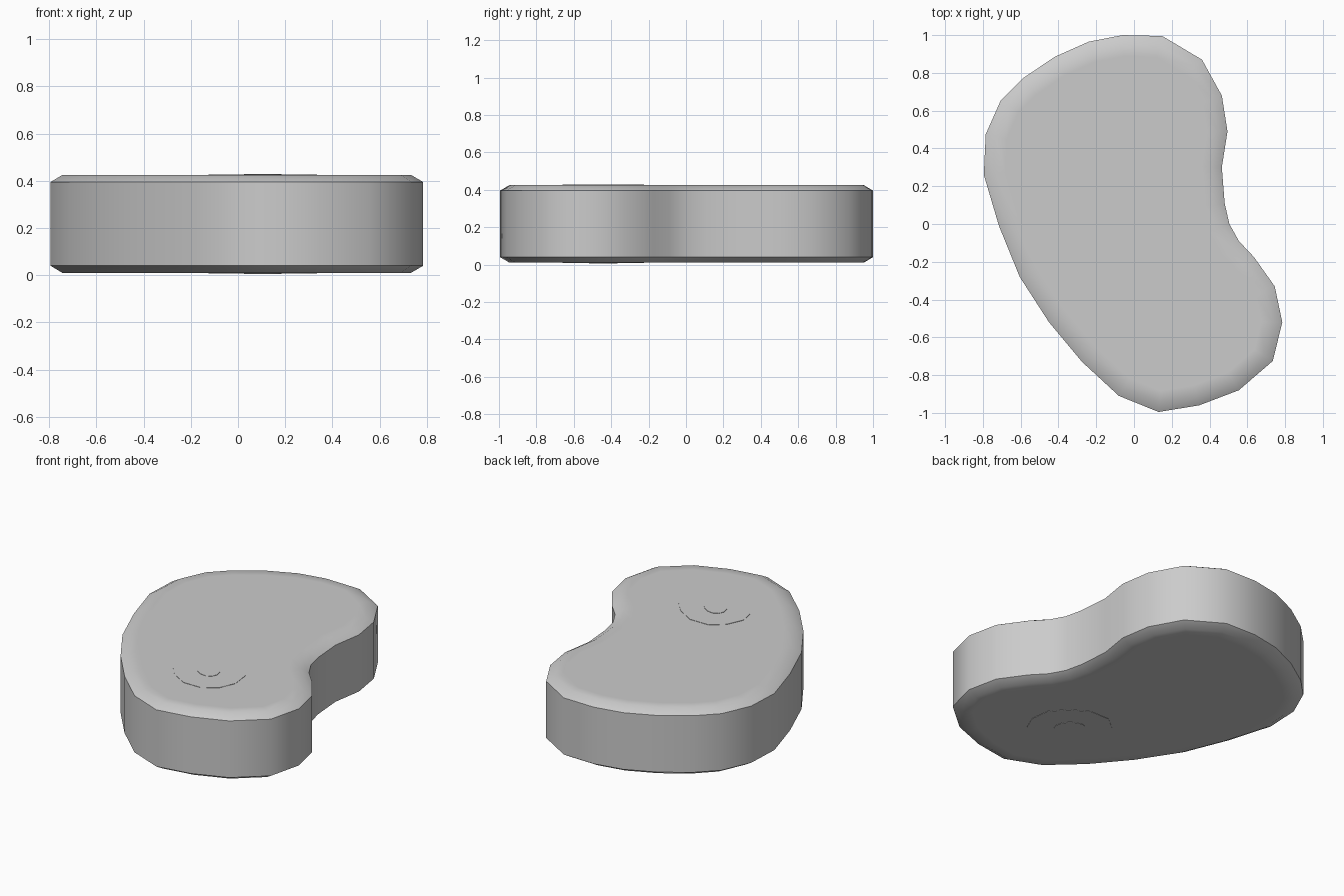
import bpy, bmesh, math

if "Cube" in bpy.data.objects:
    bpy.data.objects.remove(bpy.data.objects["Cube"])

Z0, Z1 = 0.01, 0.425      # flat bottom and top of the slab
CH = 0.03                 # height of the bevelled rim


def ring(cx, cy, a, b, n, turn):
    """Points of a turned ellipse."""
    pts = []
    for i in range(n):
        t = 2 * math.pi * i / n
        u, v = a * math.cos(t), b * math.sin(t)
        pts.append((cx + u * math.cos(turn) - v * math.sin(turn),
                    cy + u * math.sin(turn) + v * math.cos(turn)))
    return pts


def slab(name, pts, z0, z1, rim=0.0):
    """Prism from an outline, optionally with a bevelled rim on both caps."""
    bm = bmesh.new()
    lo = [bm.verts.new((x, y, z0)) for x, y in pts]
    hi = [bm.verts.new((x, y, z1)) for x, y in pts]
    caps = [bm.faces.new(lo), bm.faces.new(hi)]
    for i in range(len(pts)):
        j = (i + 1) % len(pts)
        bm.faces.new((lo[i], lo[j], hi[j], hi[i]))
    bmesh.ops.recalc_face_normals(bm, faces=bm.faces[:])
    if rim:
        for cap in caps:
            bmesh.ops.inset_region(bm, faces=[cap], thickness=0.05, depth=rim,
                                   use_even_offset=True)
            # extra loop keeps the middle of the cap flat in shading
            bmesh.ops.inset_region(bm, faces=[cap], thickness=0.06, depth=0,
                                   use_even_offset=True)
    me = bpy.data.meshes.new(name)
    bm.to_mesh(me)
    bm.free()
    ob = bpy.data.objects.new(name, me)
    bpy.context.collection.objects.link(ob)
    bpy.ops.object.select_all(action='DESELECT')
    ob.select_set(True)
    bpy.context.view_layer.objects.active = ob
    bpy.ops.object.shade_smooth_by_angle(angle=math.radians(48))
    return ob


# Kidney-shaped meat slab, counter-clockwise outline
outline = [(-0.06, 1.0), (-0.24, 0.965), (-0.42, 0.885), (-0.59, 0.77),
           (-0.705, 0.655), (-0.785, 0.475), (-0.795, 0.26), (-0.715, -0.01),
           (-0.605, -0.28), (-0.45, -0.52), (-0.275, -0.73), (-0.08, -0.91),
           (0.13, -0.995), (0.345, -0.96), (0.555, -0.88), (0.735, -0.725),
           (0.785, -0.52), (0.745, -0.33), (0.635, -0.175), (0.555, -0.09),
           (0.505, 0.0), (0.48, 0.11), (0.465, 0.30), (0.495, 0.49),
           (0.465, 0.68), (0.36, 0.87), (0.15, 0.995)]
slab("meat_slab", outline, Z0 + CH, Z1 - CH, CH)

# Bone running through the slab, just proud of both faces
bone = [(0, -0.225), (-0.08, -0.29), (-0.125, -0.39), (-0.105, -0.5),
        (-0.02, -0.6), (0.085, -0.66), (0.2, -0.66), (0.29, -0.605),
        (0.335, -0.5), (0.32, -0.38), (0.24, -0.29), (0.13, -0.225)]
slab("bone", bone, Z0 - 0.002, Z1 + 0.002)

# Marrow core inside the bone
slab("marrow", ring(0.105, -0.442, 0.09, 0.065, 12, math.radians(-43)),
     Z0 - 0.004, Z1 + 0.004)
